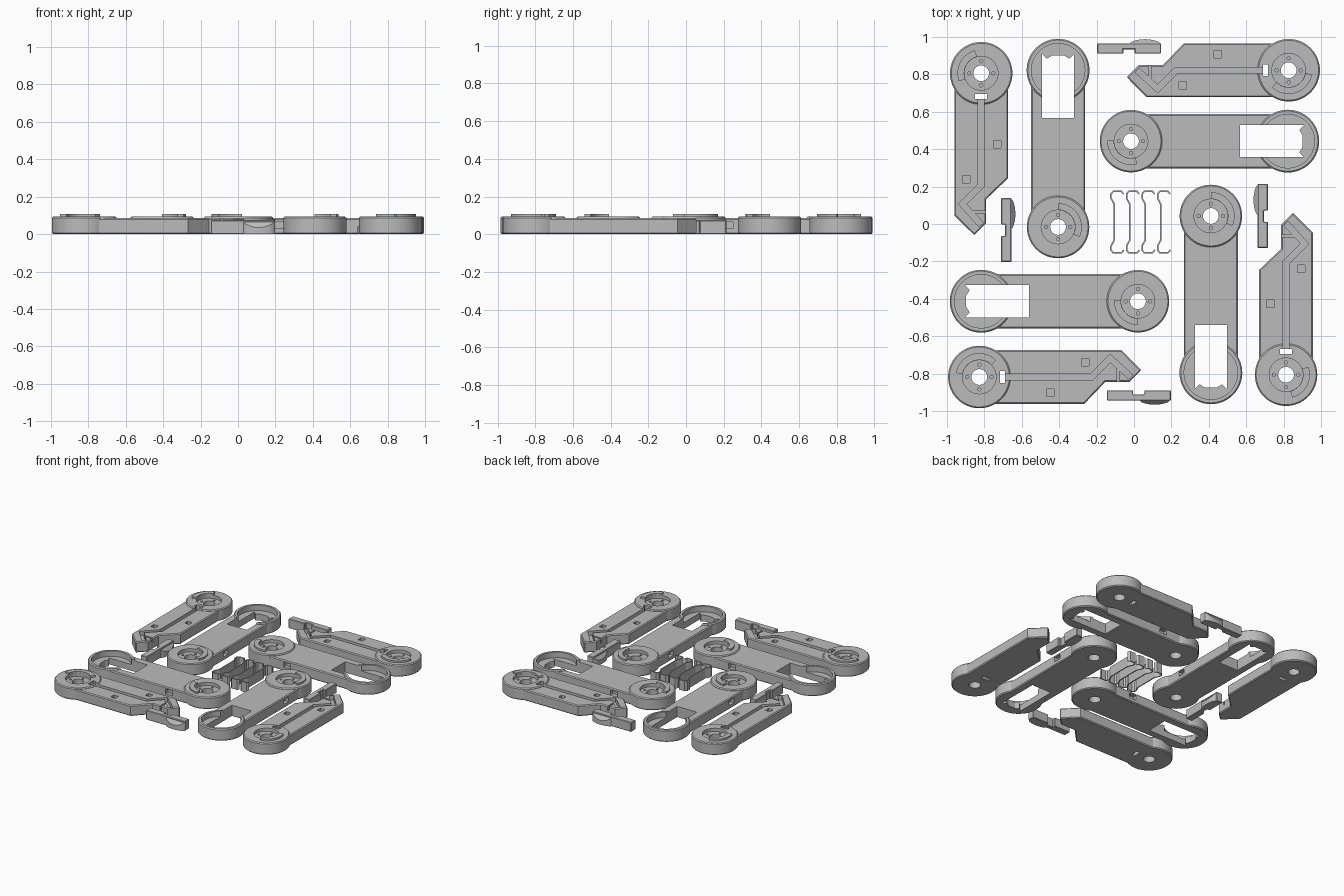
import bpy, bmesh, math
from mathutils import Matrix, Vector

if "Cube" in bpy.data.objects:
    bpy.data.objects.remove(bpy.data.objects["Cube"])

mat = bpy.data.materials.new("plain grey")
mat.use_nodes = True
GREY = (0.5, 0.5, 0.5, 1)
mat.diffuse_color = GREY
mat.node_tree.nodes["Principled BSDF"].inputs["Base Color"].default_value = GREY

BODY, HUB, RAISED = 0.085, 0.094, 0.108


def prism(name, pts, z0, z1):
    """Extrude a closed outline between two heights."""
    bm = bmesh.new()
    f = bm.faces.new([bm.verts.new((x, y, z0)) for x, y in pts])
    top = bmesh.ops.extrude_face_region(bm, geom=[f])["geom"]
    for v in top:
        if isinstance(v, bmesh.types.BMVert):
            v.co.z = z1
    bmesh.ops.recalc_face_normals(bm, faces=bm.faces)
    me = bpy.data.meshes.new(name)
    bm.to_mesh(me)
    bm.free()
    me.materials.append(mat)
    ob = bpy.data.objects.new(name, me)
    bpy.context.collection.objects.link(ob)
    return ob


def circle(x, y, r, n=48):
    return [(x + r * math.cos(math.tau * i / n), y + r * math.sin(math.tau * i / n)) for i in range(n)]


def rect(x, y, w, h):
    return [(x - w/2, y - h/2), (x + w/2, y - h/2), (x + w/2, y + h/2), (x - w/2, y + h/2)]


def band(path, width):
    """Outline of a strip of constant width along an open path."""
    p = [Vector(q) for q in path]
    left, right = [], []
    for i, q in enumerate(p):
        a = (q - p[i-1]).normalized() if i else (p[1] - q).normalized()
        b = (p[i+1] - q).normalized() if i < len(p) - 1 else a
        t = (a + b).normalized()
        n = Vector((-t.y, t.x)) * (width / 2 / max(t.dot(a), 0.5))
        left.append(tuple(q + n))
        right.append(tuple(q - n))
    return left + right[::-1]


def apply(ob, mod):
    bpy.context.view_layer.objects.active = ob
    bpy.ops.object.modifier_apply(modifier=mod.name)


def boolean(ob, tool, op="DIFFERENCE"):
    m = ob.modifiers.new("bool", "BOOLEAN")
    m.operation, m.solver, m.object = op, "EXACT", tool
    tool.hide_render = True
    apply(ob, m)
    bpy.data.objects.remove(tool)


def cut(ob, pts, z0=-0.1, z1=0.2):
    boolean(ob, prism("cutter", pts, z0, z1))


def bevel(ob, w):
    m = ob.modifiers.new("bevel", "BEVEL")
    m.width, m.segments, m.limit_method, m.angle_limit = w, 1, "ANGLE", math.radians(50)
    apply(ob, m)


def shell(name, outline, hubs):
    ob = prism(name, outline, 0, BODY)
    bevel(ob, 0.007)
    for x, r in hubs:
        hub = prism("hub", circle(x, 0, r, 64), 0, HUB)
        bevel(hub, 0.007)
        boolean(ob, hub, "UNION")
    return ob


def hub_details(ob):
    cut(ob, circle(0, 0, 0.09), HUB - 0.025)
    cut(ob, circle(0, 0, 0.042))
    for i in range(4):
        a = i * math.pi / 2
        cut(ob, circle(0.065 * math.cos(a), 0.065 * math.sin(a), 0.009, 10), 0.03)


def smooth(ob):
    bpy.ops.object.select_all(action="DESELECT")
    ob.select_set(True)
    bpy.context.view_layer.objects.active = ob
    bpy.ops.object.shade_smooth_by_angle(angle=math.radians(25))


def place(src, name, origin, along, side):
    """Copy a part into the layout, with its length and side axes given."""
    me = src.data.copy()
    m = Matrix(((along[0], side[0], 0, origin[0]), (along[1], side[1], 0, origin[1]),
                (0, 0, 1, 0), (0, 0, 0, 1)))
    me.transform(m)
    if m.determinant() < 0:
        me.flip_normals()
    ob = bpy.data.objects.new(name, me)
    bpy.context.collection.objects.link(ob)
    smooth(ob)


def arc_stop(name, centre, a0, a1):
    """Raised curved stop on a hub."""
    steps = [math.radians(a0 + (a1 - a0) * i / 16) for i in range(17)]
    path = [(centre[0] + 0.109 * math.cos(a), centre[1] + 0.109 * math.sin(a)) for a in steps]
    smooth(prism(name, band(path, 0.036), BODY - 0.02, RAISED))


# Arm with angled tip, wire groove and pockets
arm = shell("arm", [(0, -0.144), (0.76, -0.144), (0.866, -0.037), (0.802, 0.027),
                    (0.673, 0.027), (0.561, 0.144), (0, 0.144)], [(0, 0.167)])
hub_details(arm)
cut(arm, band([(0.125, 0), (0.6, 0), (0.7, -0.1), (0.81, 0)], 0.032), 0.05)
cut(arm, rect(0.743, -0.02, 0.012, 0.11), 0.05)
cut(arm, rect(0.125, 0, 0.027, 0.064))
for x, y in ((0.38, 0.085), (0.567, -0.08)):
    cut(arm, rect(x, y, 0.04, 0.04), 0.04)

# Link with a socket end and a through slot
REACH = 0.838
link = shell("link", rect(REACH / 2, 0, REACH, 0.29), [(0, 0.167), (REACH, 0.168)])
hub_details(link)
cut(link, circle(REACH, 0, 0.143, 64), 0.05)
end = [(0.925, 0.086), (0.9, 0.06), (0.918, 0.03)]
cut(link, [(0.583, -0.086)] + [(x, -y) for x, y in end] + end[::-1] + [(0.583, 0.086)])
for s in (-1, 1):
    cut(link, rect(0.235, s * 0.144, 0.06, 0.06), 0.03, 0.068)

# Lever: notched bar with a sloping thumb bulge
lever = prism("lever", [(0, 0), (0.14, 0), (0.14, 0.022), (0.2, 0.022), (0.2, 0), (0.342, 0),
                        (0.342, 0.055), (0, 0.055)], 0, 0.075)
bevel(lever, 0.004)
bulge = [(0.17 + 0.172 * i / 12, 0.022 * math.sin(math.pi * i / 12) ** 0.7) for i in range(1, 12)]
thumb = prism("thumb", [(0.17, 0.05)] + [(x, 0.055 + d) for x, d in bulge] + [(0.342, 0.05)], 0, 0.07)
for v in thumb.data.vertices:
    if v.co.z > 0.01:
        v.co.z -= 1.6 * max(0, v.co.y - 0.055)
boolean(lever, thumb, "UNION")

# Layout of the four sets
X, Y = Vector((1, 0)), Vector((0, 1))
arms = [("back_left", (0.827, 0.822), -X, Y, (-135, -10)),
        ("back_right", (-0.817, 0.806), -Y, X, (105, 200)),
        ("front_right", (-0.827, -0.818), X, -Y, (45, 170)),
        ("front_left", (0.813, -0.806), Y, -X, (-75, 20))]
for n, o, a, s, arc in arms:
    place(arm, n + "_arm", o, a, s)
    arc_stop(n + "_arm_stop", o, *arc)

links = [("back_left", (-0.016, 0.443), X, Y, (178, 285)),
         ("back_right", (-0.406, -0.016), Y, -X, (-25, 90)),
         ("front_right", (0.021, -0.413), -X, -Y, (178, 270)),
         ("front_left", (0.411, 0.043), -Y, X, (-25, 90))]
for n, o, a, s, arc in links:
    place(link, n + "_link", o, a, s)
    arc_stop(n + "_link_stop", o, *arc)

levers = [("back_left", (-0.197, 0.911), X, Y), ("back_right", (-0.711, -0.203), Y, X),
          ("front_right", (-0.145, -0.889), X, -Y), ("front_left", (0.716, -0.128), Y, -X)]
for n, o, a, s in levers:
    place(lever, n + "_lever", o, a, s)

for ob in (arm, link, lever):
    bpy.data.objects.remove(ob)

# Thin spring clips in the middle
half = [(0.072, 0.15), (0.06, 0.164), (0.016, 0.164), (0.004, 0.15), (0.004, 0.128), (0.022, 0.095)]
for i in range(4):
    pts = half + [(x, -y) for x, y in half[::-1]]
    x0 = -0.127 + 0.083 * i
    prism("spring_clip_%d" % (i + 1), band([(x0 + x, y + 0.01) for x, y in pts], 0.008), 0, 0.08)
